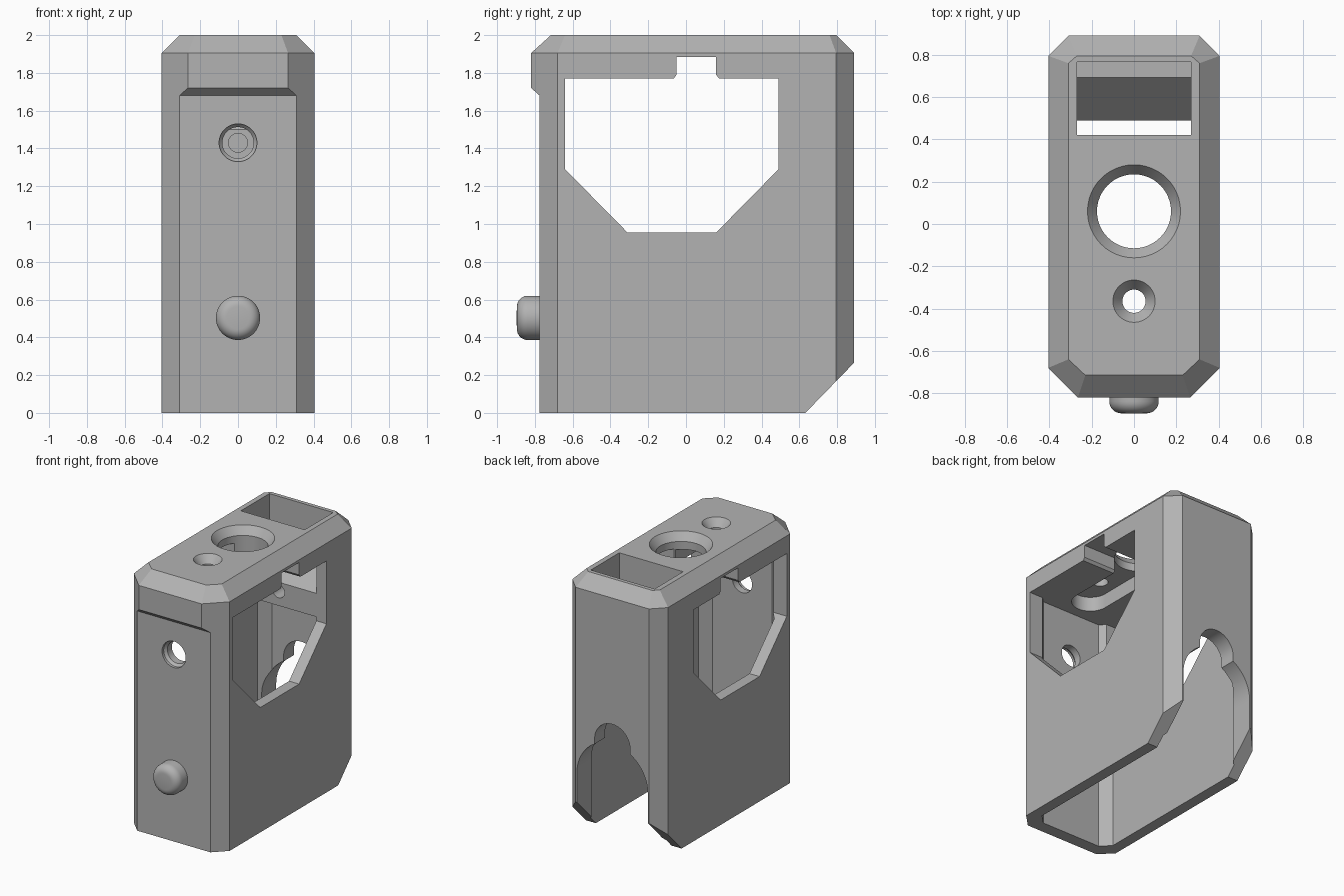
import bpy, bmesh, math
from mathutils import Matrix, Vector

if "Cube" in bpy.data.objects:
    bpy.data.objects.remove(bpy.data.objects["Cube"])

grey = bpy.data.materials.new("light_grey")
grey.use_nodes = True
GREY = (0.45, 0.45, 0.45, 1)
grey.diffuse_color = GREY
grey.node_tree.nodes["Principled BSDF"].inputs["Base Color"].default_value = GREY


def loft(name, rings):
    """Solid skinned through rings with equal point counts."""
    bm = bmesh.new()
    loops = [[bm.verts.new(p) for p in ring] for ring in rings]
    for a, b in zip(loops, loops[1:]):
        for i in range(len(a)):
            j = (i + 1) % len(a)
            bm.faces.new((a[i], a[j], b[j], b[i]))
    bm.faces.new(loops[0])
    bm.faces.new(loops[-1])
    bmesh.ops.recalc_face_normals(bm, faces=bm.faces)
    mesh = bpy.data.meshes.new(name)
    bm.to_mesh(mesh)
    bm.free()
    mesh.materials.append(grey)
    ob = bpy.data.objects.new(name, mesh)
    bpy.context.collection.objects.link(ob)
    return ob


def octagon(z, hw, front, front_hw, front_side, back, back_hw, back_side):
    half = [(front_hw, front), (hw, front_side), (hw, back_side), (back_hw, back)]
    return [(x, y, z) for x, y in half] + [(-x, y, z) for x, y in reversed(half)]


def side_prism(name, profile, hw):
    """Profile of (y, z) points extruded across x."""
    return loft(name, [[(x, y, z) for y, z in profile] for x in (-hw, hw)])


def box(name, x, y0, y1, z0, z1):
    return side_prism(name, [(y0, z0), (y1, z0), (y1, z1), (y0, z1)], x)


def turned(name, centre, axis, profile, n=48):
    """Round solid from (radius, distance) pairs along an axis."""
    turn = Matrix.Translation(centre) @ Vector(axis).to_track_quat('Z', 'Y').to_matrix().to_4x4()
    return loft(name, [[turn @ Vector((r * math.cos(2 * math.pi * i / n),
                                       r * math.sin(2 * math.pi * i / n), d))
                        for i in range(n)] for r, d in profile])


def boolean(target, other, operation='DIFFERENCE'):
    bpy.context.view_layer.objects.active = target
    mod = target.modifiers.new("cut", 'BOOLEAN')
    mod.operation = operation
    mod.solver = 'EXACT'
    mod.object = other
    bpy.ops.object.modifier_apply(modifier=mod.name)
    bpy.data.objects.remove(other)


# Outer shell with overhanging front lip and bevelled top
def wall_ring(z, front):
    return octagon(z, 0.405, front, 1.085 + front, -0.68, 0.89, 0.31, 0.795)


housing = loft("housing", [
    wall_ring(0, -0.775), wall_ring(1.68, -0.775), wall_ring(1.72, -0.82), wall_ring(1.905, -0.82),
    octagon(2, 0.31, -0.715, 0.23, -0.64, 0.795, 0.27, 0.76)])

# Open-bottomed cavity
boolean(housing, loft("cavity", [octagon(z, 0.32, -0.68, 0.25, -0.61, 0.765, 0.25, 0.695)
                                 for z in (-0.1, 1.77)]))

# Sloped chute block behind the window
chute = side_prism("chute_block", [(0.49, 1.32), (0.80, 1.32), (0.80, 1.8), (0.765, 1.8), (0.49, 1.5)], 0.35)
boolean(housing, chute, 'UNION')
boolean(housing, turned("block_hole", (0, 0.4, 1.43), (0, 1, 0), [(0.05, 0), (0.05, 0.25)]))

# Side windows with the notch in their upper edge
boolean(housing, side_prism("window", [
    (-0.31, 0.955), (0.16, 0.955), (0.49, 1.29), (0.49, 1.77), (0.175, 1.77), (0.16, 1.79),
    (0.16, 1.885), (-0.05, 1.885), (-0.05, 1.79), (-0.065, 1.77), (-0.64, 1.77), (-0.64, 1.29)], 0.6))

# Chute opening and the rear bottom bevel
boolean(housing, box("chute_opening", 0.27, 0.42, 0.765, 1.72, 2.1))
boolean(housing, box("chute_gap", 0.27, 0.42, 0.49, 1.6, 1.9))
boolean(housing, side_prism("rear_bevel", [(0.535, -0.1), (1.0, -0.1), (1.0, 0.379)], 0.6))

# Round-ended groove under the top
arc = [(0.13 * math.cos(a), -0.47 + 0.13 * math.sin(a))
       for a in [math.pi + math.pi * i / 16 for i in range(17)]]
groove = arc + [(0.13, 0.06), (-0.13, 0.06)]
boolean(housing, loft("groove", [[(x, y, z) for x, y in groove] for z in (1.7, 1.88)]))

# Countersunk holes in the top and the front
boolean(housing, turned("large_top_hole", (0, 0.06, 2), (0, 0, 1),
                        [(0.175, -0.4), (0.175, -0.06), (0.22, 0), (0.22, 0.1)]))
boolean(housing, turned("small_top_hole", (0, -0.365, 2), (0, 0, 1),
                        [(0.055, -0.3), (0.055, -0.06), (0.1, 0), (0.1, 0.1)]))
boolean(housing, turned("front_hole", (0, -0.775, 1.43), (0, -1, 0),
                        [(0.083, -0.2), (0.083, -0.04), (0.1, -0.02), (0.1, 0.1)]))


# Rear opening: arched slot with a smaller round lobe above
def rear_arch(radius, z, foot):
    pts = [(radius * math.cos(math.pi * i / 32), z + radius * math.sin(math.pi * i / 32))
           for i in range(33)] + [(-radius, foot), (radius, foot)]
    return loft("rear_arch", [[(x, y, h) for x, h in pts] for y in (0.6, 1.0)])


boolean(housing, rear_arch(0.3, 0.49, -0.1))
boolean(housing, rear_arch(0.15, 0.79, 0.3))

# Rounded front button
rim = [(0.06 + 0.057 * math.cos(a), 0.063 + 0.057 * math.sin(a))
       for a in [math.pi / 2 * i / 8 for i in range(9)]]
button = turned("front_button", (0, -0.775, 0.503), (0, -1, 0),
                [(0.117, -0.02)] + rim + [(0.02, 0.122)])

for ob in (housing, button):
    bpy.ops.object.select_all(action='DESELECT')
    ob.select_set(True)
    bpy.context.view_layer.objects.active = ob
    bpy.ops.object.shade_smooth_by_angle(angle=math.radians(25))
